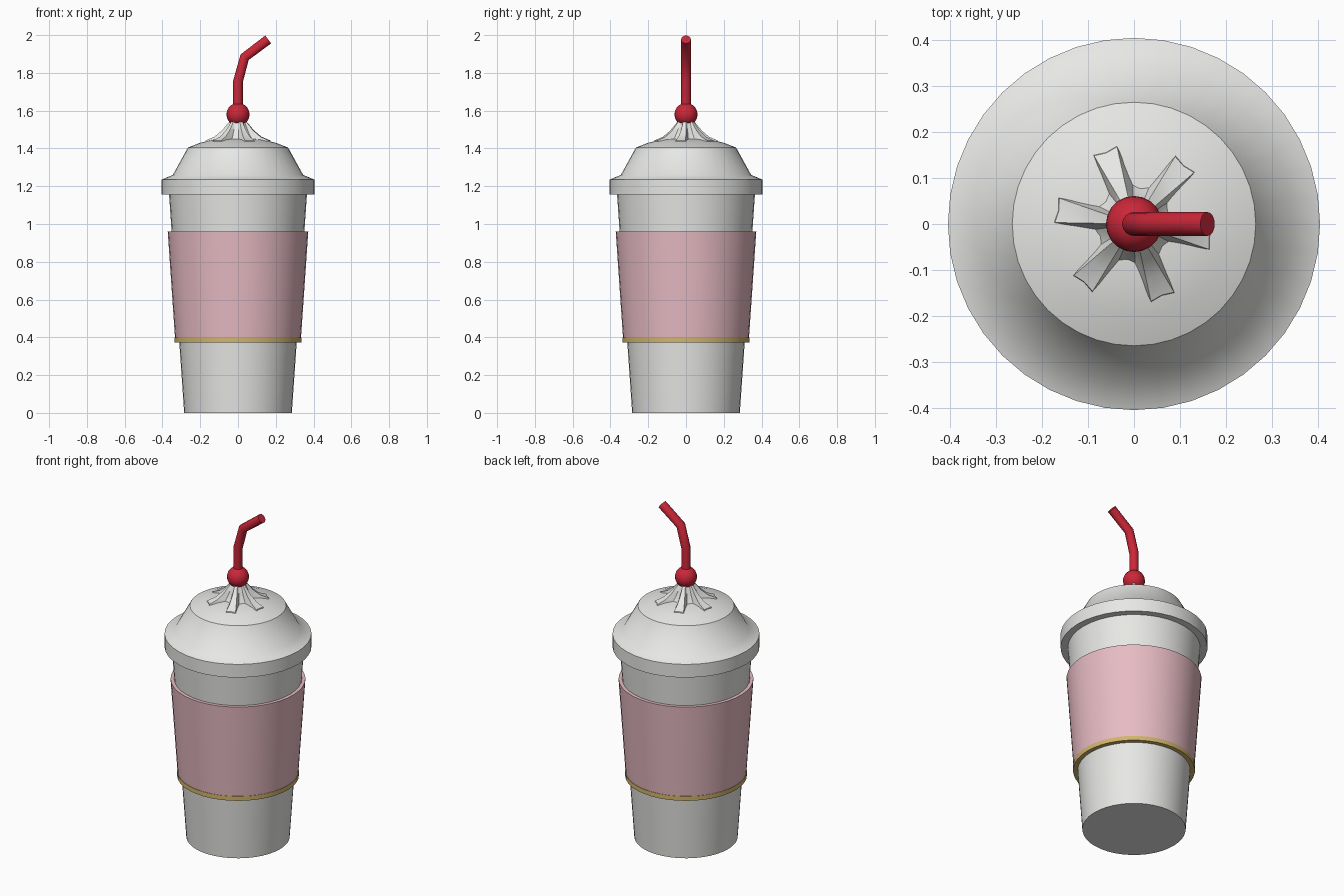
import bpy, bmesh, math, random

random.seed(4)
if "Cube" in bpy.data.objects:
    bpy.data.objects.remove(bpy.data.objects["Cube"])


def material(name, color):
    m = bpy.data.materials.new(name)
    m.use_nodes = True
    m.diffuse_color = (*color, 1)
    bsdf = next(n for n in m.node_tree.nodes if n.type == 'BSDF_PRINCIPLED')
    bsdf.inputs["Base Color"].default_value = (*color, 1)
    return m


white = material("white", (0.84, 0.84, 0.82))
pink = material("pink", (0.80, 0.50, 0.55))
gold = material("gold", (0.64, 0.46, 0.15))
red = material("red", (0.60, 0.02, 0.04))


def finish(name, bm, mat, angle=40):
    """Turn a bmesh into a smooth shaded object with sharp edges kept."""
    bmesh.ops.recalc_face_normals(bm, faces=bm.faces)
    mesh = bpy.data.meshes.new(name)
    bm.to_mesh(mesh)
    bm.free()
    mesh.materials.append(mat)
    mesh.shade_smooth()
    mesh.set_sharp_from_angle(angle=math.radians(angle))
    obj = bpy.data.objects.new(name, mesh)
    bpy.context.collection.objects.link(obj)
    return obj


def skin(bm, rings, closed=False):
    """Bridge successive rings of vertices; cap the ends unless closed."""
    n = len(rings[0])
    pairs = list(zip(rings, rings[1:]))
    if closed:
        pairs.append((rings[-1], rings[0]))
    for a, b in pairs:
        for i in range(n):
            j = (i + 1) % n
            bm.faces.new((a[i], a[j], b[j], b[i]))
    if not closed:
        bm.faces.new(rings[0])
        bm.faces.new(rings[-1])


def lathe(name, profile, mat, closed=False, sides=40):
    bm = bmesh.new()
    turn = [math.tau * i / sides for i in range(sides)]
    rings = [[bm.verts.new((r * math.cos(t), r * math.sin(t), z)) for t in turn]
             for r, z in profile]
    skin(bm, rings, closed)
    return finish(name, bm, mat)


# Cup, sleeve and trim band
lathe("cup", [(0.285, 0), (0.366, 1.17)], white)
lathe("sleeve", [(0.315, 0.39), (0.333, 0.39), (0.372, 0.96), (0.352, 0.96)], pink, closed=True)
lathe("trim_band", [(0.31, 0.373), (0.336, 0.373), (0.336, 0.4), (0.31, 0.4)], gold, closed=True)

# Lid with straight rim and domed top
lathe("lid", [(0.36, 1.155), (0.405, 1.155), (0.405, 1.235), (0.345, 1.26),
              (0.265, 1.405), (0.2, 1.43), (0.13, 1.446), (0.04, 1.455)], white)

# Pinched cream peak: six ridges flaring out from the tip
levels = [(0.095, 0.176, 1.425), (0.085, 0.172, 1.442), (0.07, 0.125, 1.462),
          (0.055, 0.085, 1.495), (0.043, 0.056, 1.53), (0.03, 0.035, 1.555)]
lobe = [(-9, 1), (0, 0.93), (9, 1), (18, 0.08), (30, 0), (42, 0.08)]
wobble = [random.uniform(-3, 3) for _ in range(6)]
bm = bmesh.new()
rings = []
for valley, ridge, z in levels:
    ring = []
    for k in range(6):
        for offset, reach in lobe:
            t = math.radians(60 * k - 8 + offset + wobble[k])
            r = valley + (ridge - valley) * reach
            ring.append(bm.verts.new((r * math.cos(t), r * math.sin(t), z)))
    rings.append(ring)
skin(bm, rings)
finish("cream_peak", bm, white, 35)

# Cherry
bm = bmesh.new()
bmesh.ops.create_uvsphere(bm, u_segments=20, v_segments=12, radius=0.061)
finish("cherry", bm, red).location.z = 1.58

# Bent straw: rings mitred at each bend
path = [(0, 1.56), (0, 1.755), (0.035, 1.883), (0.16, 1.977)]
angles = [math.atan2(b[0] - a[0], b[1] - a[1]) for a, b in zip(path, path[1:])]
tilts = [angles[0]] + [(a + b) / 2 for a, b in zip(angles, angles[1:])] + [angles[-1]]
radius, sides = 0.026, 16
bm = bmesh.new()
rings = []
for (x, z), tilt in zip(path, tilts):
    ring = []
    for i in range(sides):
        t = math.tau * i / sides
        u = radius * math.cos(t)
        ring.append(bm.verts.new((x + u * math.cos(tilt), radius * math.sin(t), z - u * math.sin(tilt))))
    rings.append(ring)
skin(bm, rings)
finish("straw", bm, red)
